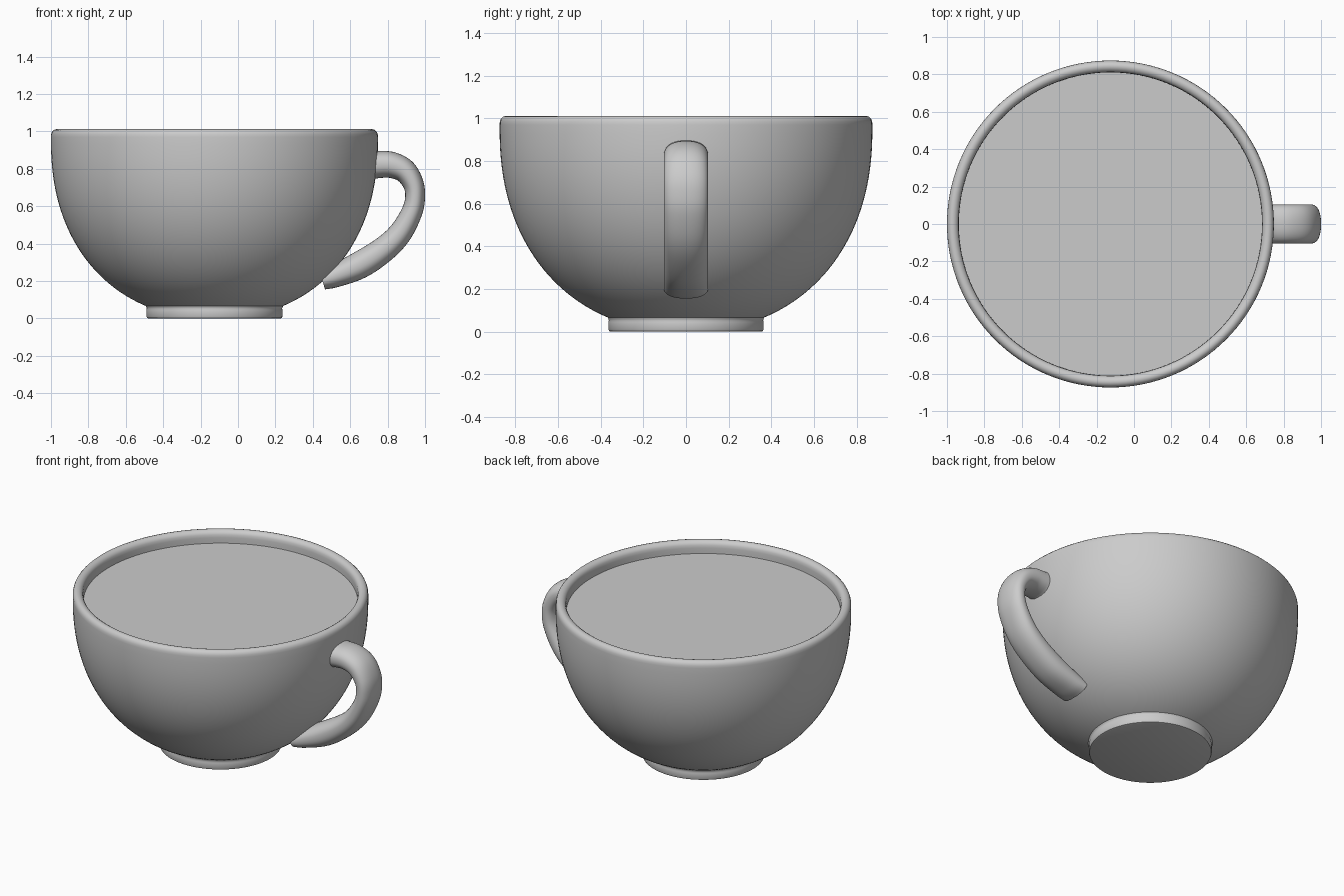
import bpy, math
from mathutils import Vector

if "Cube" in bpy.data.objects:
    bpy.data.objects.remove(bpy.data.objects["Cube"])

CX = -0.126      # cup axis
SEG = 128


def make_object(name, verts, faces, angle=40):
    mesh = bpy.data.meshes.new(name)
    mesh.from_pydata(verts, [], faces)
    mesh.update()
    ob = bpy.data.objects.new(name, mesh)
    bpy.context.collection.objects.link(ob)
    bpy.ops.object.select_all(action='DESELECT')
    ob.select_set(True)
    bpy.context.view_layer.objects.active = ob
    bpy.ops.object.mode_set(mode='EDIT')
    bpy.ops.mesh.select_all(action='SELECT')
    bpy.ops.mesh.normals_make_consistent(inside=False)
    bpy.ops.object.mode_set(mode='OBJECT')
    bpy.ops.object.shade_smooth_by_angle(angle=math.radians(angle))
    return ob


def skin(rings):
    """Join equal rings of points into a tube with capped ends."""
    n = len(rings[0])
    verts = [p for ring in rings for p in ring]
    faces = [(k * n + i, k * n + (i + 1) % n, (k + 1) * n + (i + 1) % n, (k + 1) * n + i)
             for k in range(len(rings) - 1) for i in range(n)]
    faces += [tuple(range(n))[::-1], tuple(range(len(verts) - n, len(verts)))]
    return verts, faces


def lathe(name, profile):
    angles = [2 * math.pi * i / SEG for i in range(SEG)]
    rings = [[(CX + r * math.cos(a), r * math.sin(a), z) for a in angles] for r, z in profile]
    return make_object(name, *skin(rings))


def bowl(z, radius, depth, power=2.2, z_mid=0.95):
    t = max(0.0, (z_mid - z) / depth)
    return radius * (1 - t ** power) ** (1 / power)


# Cup: foot ring, outer wall, rounded rim, inner wall
foot = [(0.352, 0.0), (0.36, 0.003), (0.364, 0.012), (0.364, 0.045), (0.362, 0.053), (0.364, 0.06)]
outer = [(bowl(z, 0.874, 0.95), z) for z in
         [0.067 + 0.903 * (i / 30) ** 1.4 for i in range(31)]]
rim = [(0.873, 0.985), (0.868, 0.998), (0.858, 1.008), (0.845, 1.012), (0.832, 1.009),
       (0.82, 1.001), (0.813, 0.988), (0.811, 0.97)]
inner = [(bowl(z, 0.811, 0.85), z) for z in
         [0.115 + 0.835 * (i / 20) ** 1.4 for i in range(20, -1, -1)]]
lathe("cup", foot + outer + rim + inner)

# Drink filling the cup
drink = [(CX + 0.811 * math.cos(2 * math.pi * i / SEG),
          0.811 * math.sin(2 * math.pi * i / SEG), 0.934) for i in range(SEG)]
make_object("drink_surface", drink, [tuple(range(SEG))])

# Handle: x, z, half thickness along its path
path = [Vector(p) for p in [
    (0.715, 0.823, 0.085), (0.75, 0.823, 0.073), (0.82, 0.821, 0.070), (0.89, 0.79, 0.064),
    (0.935, 0.725, 0.056), (0.947, 0.655, 0.053), (0.93, 0.57, 0.056), (0.866, 0.455, 0.063),
    (0.775, 0.366, 0.069), (0.65, 0.285, 0.073), (0.52, 0.228, 0.062), (0.45, 0.205, 0.052)]]


def smooth_path(pts, steps=6):
    pts = [2 * pts[0] - pts[1]] + pts + [2 * pts[-1] - pts[-2]]
    out = []
    for a, b, c, d in zip(pts, pts[1:], pts[2:], pts[3:]):
        for s in range(steps):
            t = s / steps
            out.append(0.5 * (2 * b + (c - a) * t + (2 * a - 5 * b + 4 * c - d) * t ** 2
                              + (3 * b - a - 3 * c + d) * t ** 3))
    return out + [pts[-2]]


def soft(v, power=2.3):
    return math.copysign(abs(v) ** (2 / power), v)


curve = smooth_path(path)
rings = []
for i, p in enumerate(curve):
    d = curve[min(i + 1, len(curve) - 1)] - curve[max(i - 1, 0)]
    nx, nz = Vector((-d.y, d.x)).normalized()
    ring = []
    for k in range(40):
        a = 2 * math.pi * k / 40
        h = p.z * soft(math.cos(a))
        ring.append((p.x + nx * h, 0.104 * soft(math.sin(a)), p.y + nz * h))
    rings.append(ring)
make_object("handle", *skin(rings))
